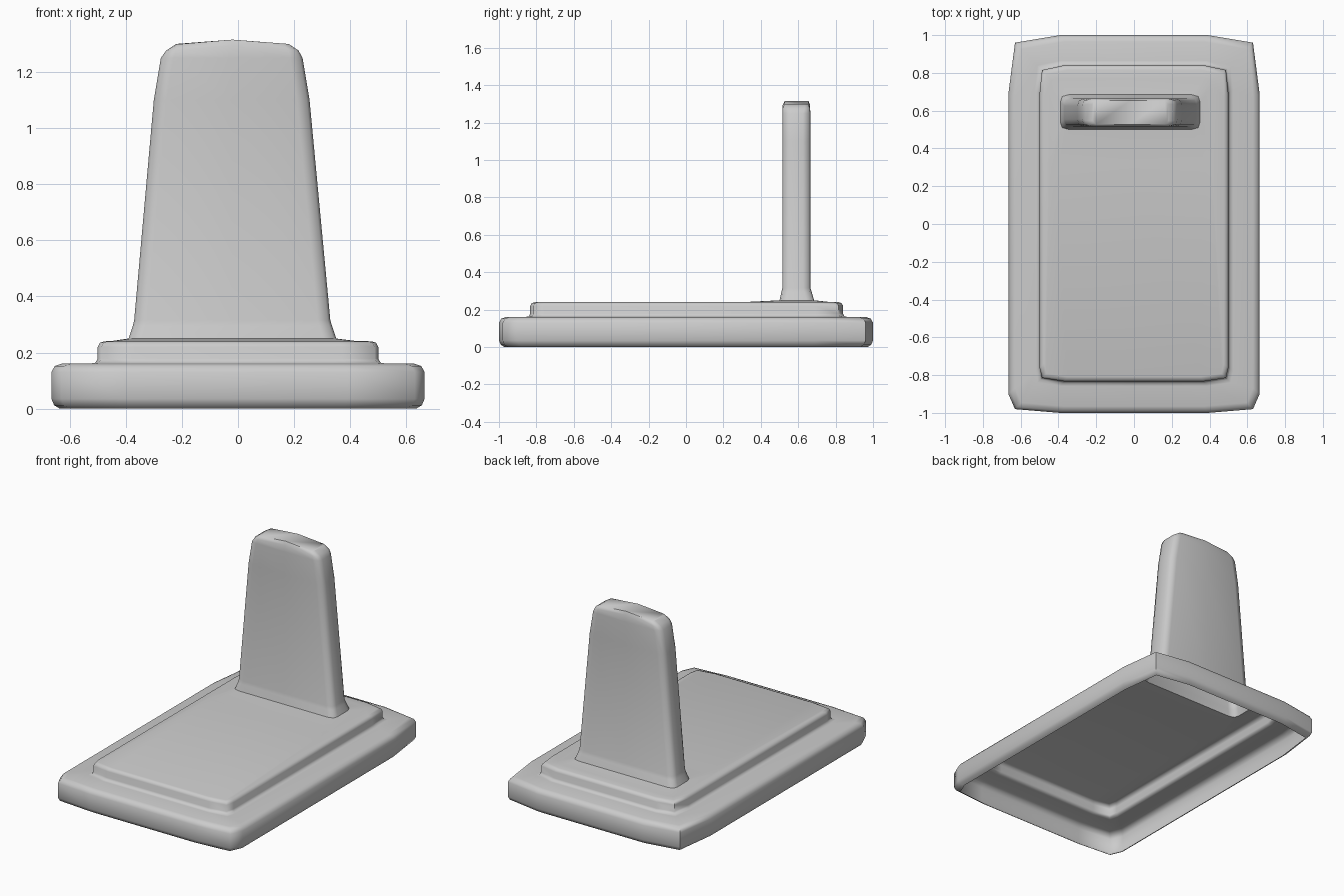
import bpy
import bmesh

if "Cube" in bpy.data.objects:
    bpy.data.objects.remove(bpy.data.objects["Cube"])

bm = bmesh.new()


def mirror_xy(corner_back, corner_front, z, mid=None):
    """14-point ring: half outline (back centre to front centre) mirrored in x."""
    yb, yf = mid
    half = corner_back + corner_front
    pts = [(0, yb)] + half + [(0, yf)] + [(-x, y) for x, y in reversed(half)]
    return [(x, y, z) for x, y in pts]


def add_ring(pts):
    return [bm.verts.new(p) for p in pts]


def slab_ring(back, front, yb, yf, inset, z):
    """Slab outline pulled inward by inset."""
    hx = max(p[0] for p in back)
    kx, ky = 1 - inset / hx, 1 - inset / yb
    ring = mirror_xy(back, front, z, (yb, yf))
    return add_ring([(x * kx, y * ky, z) for x, y, z in ring])


def stone_ring(x0, x1, y0, y1, z, rx=0.045, ry=0.04, rise=0.0):
    """Rounded rectangle between x0..x1 and y0..y1, middle lifted by rise."""
    cx, cy = (x0 + x1) / 2, (y0 + y1) / 2
    hx, hy = (x1 - x0) / 2, (y1 - y0) / 2
    back = [(hx - rx, hy), (hx - rx * .22, hy - ry * .25), (hx, hy - ry)]
    front = [(x, -y) for x, y in reversed(back)]
    ring = mirror_xy(back, front, z, (hy, -hy))
    return add_ring([(x + cx, y + cy, z + (rise if x == 0 else 0))
                     for x, y, z in ring])


rings = []

# Lower plinth, open underneath
low_back = [(0.39, 1.0), (0.63, 0.96), (0.665, 0.69)]
low_front = [(0.665, -0.9), (0.63, -0.98), (0.39, -1.0)]
for inset, z in [(0.03, 0), (0.01, 0.012), (0, 0.035), (0, 0.13),
                 (0.012, 0.152), (0.035, 0.16)]:
    rings.append(slab_ring(low_back, low_front, 1.0, -1.0, inset, z))

# Upper step
up_back = [(0.37, 0.84), (0.487, 0.815), (0.5, 0.69)]
up_front = [(0.5, -0.76), (0.487, -0.815), (0.37, -0.833)]
for inset, z in [(-0.025, 0.161), (-0.008, 0.164), (0, 0.178), (0, 0.22),
                 (0.008, 0.235), (0.024, 0.24)]:
    rings.append(slab_ring(up_back, up_front, 0.84, -0.833, inset, z))

# Flare and upright stone growing out of the step
for args in [(-0.45, 0.42, 0.32, 0.77, 0.241),
             (-0.39, 0.35, 0.500, 0.685, 0.250),
             (-0.375, 0.335, 0.510, 0.672, 0.295),
             (-0.37, 0.329, 0.515, 0.665, 0.315),
             (-0.30, 0.255, 0.515, 0.665, 1.10),
             (-0.275, 0.23, 0.515, 0.665, 1.25)]:
    rings.append(stone_ring(*args))

# Rounded, slightly arched stone top
rings.append(stone_ring(-0.255, 0.215, 0.517, 0.663, 1.277, 0.035, 0.03, 0.018))
rings.append(stone_ring(-0.22, 0.18, 0.527, 0.655, 1.30, 0.02, 0.02, 0.015))

for a, b in zip(rings, rings[1:]):
    n = len(a)
    for i in range(n):
        j = (i + 1) % n
        bm.faces.new((a[i], b[i], b[j], a[j]))

# Cap: one face each side of the arch ridge
top = rings[-1]
bm.faces.new(top[:8])
bm.faces.new(top[7:] + top[:1])
bmesh.ops.recalc_face_normals(bm, faces=bm.faces)
if bm.faces[:][-1].normal.z < 0:
    bmesh.ops.reverse_faces(bm, faces=bm.faces)

mesh = bpy.data.meshes.new("upright_stone_on_plinth")
bm.to_mesh(mesh)
bm.free()
obj = bpy.data.objects.new("upright_stone_on_plinth", mesh)
bpy.context.collection.objects.link(obj)
bpy.context.view_layer.objects.active = obj
obj.select_set(True)
bpy.ops.object.shade_smooth_by_angle(angle=1.05)
